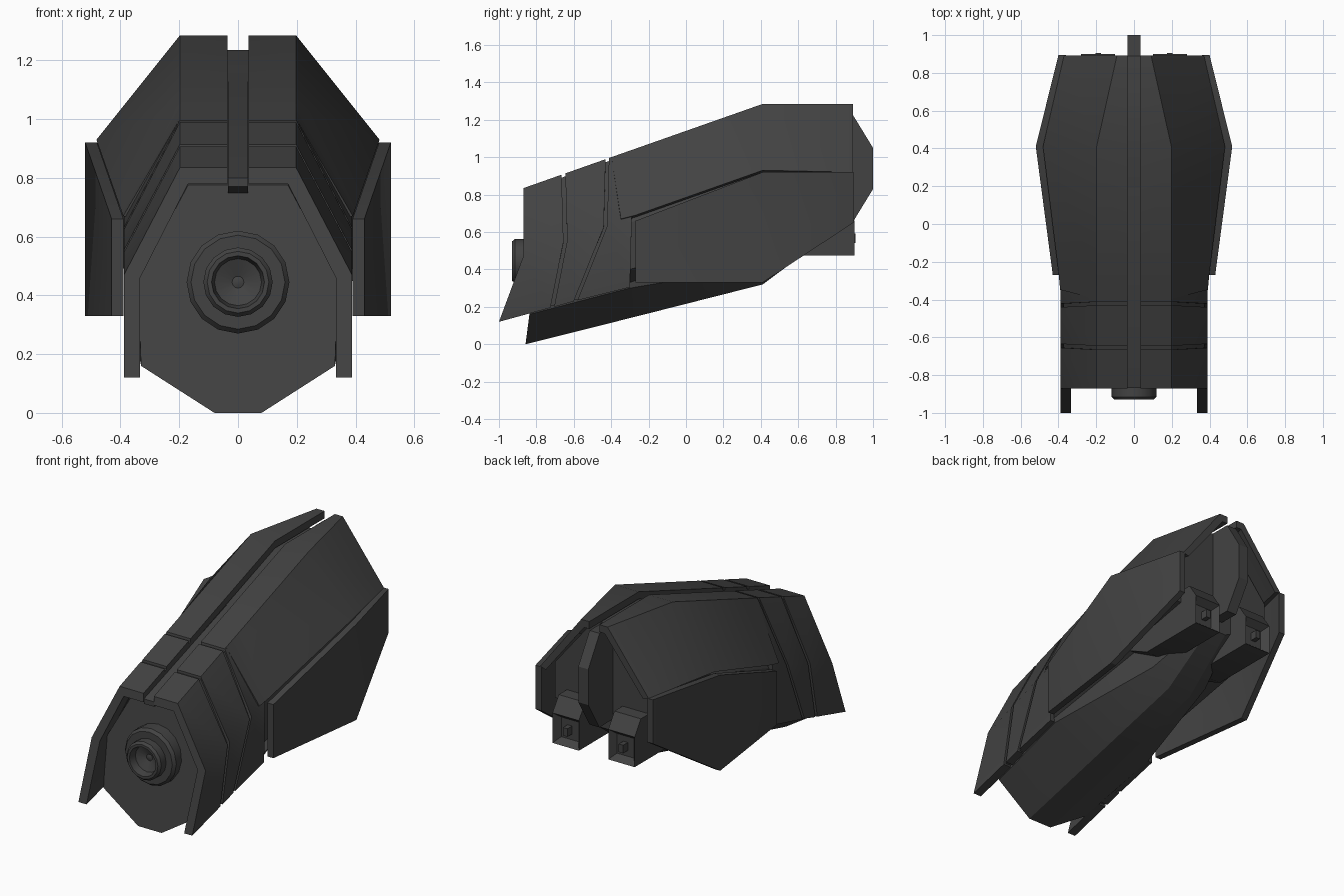
import bpy, bmesh, math
from mathutils import Matrix

if "Cube" in bpy.data.objects:
    bpy.data.objects.remove(bpy.data.objects["Cube"])

metal = bpy.data.materials.new("dark grey metal")
metal.diffuse_color = (0.055, 0.055, 0.055, 1)
metal.use_nodes = True
metal.node_tree.nodes["Principled BSDF"].inputs["Base Color"].default_value = metal.diffuse_color


def finish(bm, name, mirror=False):
    bmesh.ops.recalc_face_normals(bm, faces=bm.faces)
    me = bpy.data.meshes.new(name)
    bm.to_mesh(me)
    bm.free()
    ob = bpy.data.objects.new(name, me)
    bpy.context.collection.objects.link(ob)
    me.materials.append(metal)
    if mirror:
        ob.modifiers.new("mirror", 'MIRROR')
    return ob


def loft(name, sections, mirror=False):
    """Skin closed rings of 3D points and cap both ends."""
    bm = bmesh.new()
    rings = [[bm.verts.new(p) for p in s] for s in sections]
    n = len(rings[0])
    for a, b in zip(rings, rings[1:]):
        for i in range(n):
            j = (i + 1) % n
            bm.faces.new((a[i], a[j], b[j], b[i]))
    bm.faces.new(rings[0])
    bm.faces.new(rings[-1])
    return finish(bm, name, mirror)


def top(y):
    return min(1.0 + 0.352 * (y + 0.4), 1.285)


def kink(y):
    return 0.47 + 0.36 * (y + 0.87)


# Front armour bands: roof, slope and cheek, each end given by (roof, kink, bottom) y and bottom z
def band(name, front, rear, t=0.055, sink=0.0):
    def ring(yt, yk, yb, zb):
        zt, zk, x = top(yt) - sink, kink(yk) - sink * 0.5, 0.388 - sink
        return [(0.035, yt, zt), (0.198, yt, zt), (x, yk, zk), (x, yb, zb),
                (0.388 - t, yb, zb), (0.388 - t, yk, zk - 0.01),
                (0.17, yt, zt - t + sink), (0.035, yt, zt - t + sink)]
    loft(name, [ring(*front), ring(*rear)], True)


band("front_band", (-0.87, -0.87, -1.0, 0.12), (-0.665, -0.655, -0.725, 0.195))
band("middle_band", (-0.645, -0.635, -0.705, 0.20), (-0.43, -0.44, -0.60, 0.23))
band("rear_band", (-0.412, -0.422, -0.58, 0.235), (-0.29, -0.29, -0.30, 0.305))
band("band_liner", (-0.72, -0.72, -0.78, 0.19), (-0.30, -0.30, -0.30, 0.31), sink=0.016)


# Big upper shells
def shell_ring(y, xt, xk, zk, lean=0.0):
    z, t = top(y), 0.045
    return [(0.035, y, z), (xt, y, z), (xk, y + lean, zk), (xk - 0.04, y + lean, zk - 0.01),
            (xt - 0.02, y, z - t), (0.035, y, z - t)]


loft("upper_shell", [shell_ring(-0.398, 0.198, 0.391, 0.67, 0.05), shell_ring(-0.27, 0.198, 0.398, 0.69),
                     shell_ring(0.41, 0.198, 0.482, 0.93), shell_ring(0.893, 0.09, 0.37, 0.92)], True)

# Flared side plates: (y, outer x, low z, high z)
plate = [(-0.27, 0.43, 0.33, 0.66), (0.41, 0.52, 0.33, 0.92), (0.895, 0.40, 0.65, 0.92)]
loft("side_plate", [[(x, y, a), (x, y, b), (x - 0.04, y, b), (x - 0.04, y, a)]
                    for y, x, a, b in plate], True)


# Faceted inner body: leaning nose, then a keel with ledges out to the plates
def body_ring(y, half, lean=0.0):
    ring = [(x, y + lean * z, z) for x, z in half]
    return ring + [(-x, q, z) for x, q, z in reversed(ring)]


loft("inner_body", [
    body_ring(-0.858, [(0.08, 0.0), (0.33, 0.16), (0.333, 0.25), (0.333, 0.35), (0.333, 0.47), (0.17, 0.775)], 0.13),
    body_ring(-0.30, [(0.08, 0.14), (0.355, 0.30), (0.36, 0.33), (0.36, 0.40), (0.36, 0.65), (0.18, 0.98)]),
    body_ring(0.41, [(0.08, 0.32), (0.20, 0.42), (0.22, 0.60), (0.43, 0.62), (0.44, 0.90), (0.17, 1.235)]),
    body_ring(0.76, [(0.06, 0.58), (0.10, 0.60), (0.12, 0.66), (0.36, 0.68), (0.36, 0.90), (0.09, 1.23)])])

# Central spine fin
spine = [(-0.868, 0.77), (-0.868, 0.80), (0.41, 1.23), (0.89, 1.23),
         (1.0, 1.05), (1.0, 0.83), (0.89, 0.65), (0.5, 0.66), (-0.3, 0.66)]
loft("spine", [[(x, y, z) for y, z in spine] for x in (-0.034, 0.034)])

# Nose port: turned rings with a recessed conical centre
profile = [(0.175, -0.74), (0.175, -0.85), (0.16, -0.868), (0.118, -0.868), (0.118, -0.915),
           (0.105, -0.93), (0.09, -0.93), (0.08, -0.885), (0.02, -0.862), (0.008, -0.866)]
N = 16
port = loft("nose_port", [[(r * math.cos(2 * math.pi * i / N), y, 0.445 + r * math.sin(2 * math.pi * i / N))
                           for i in range(N)] for r, y in profile])

# Rear connector arms with a chamfered top, a socket and a hook
block = [(0.30, 0.55), (0.45, 0.475), (0.90, 0.475), (0.90, 0.66), (0.84, 0.75), (0.30, 0.75)]
conn = loft("rear_connector", [[(x, y, z) for y, z in block] for x in (0.10, 0.28)])
bm = bmesh.new()
bm.from_mesh(conn.data)
back = max(bm.faces, key=lambda f: f.calc_center_median().y)
bmesh.ops.inset_region(bm, faces=[back], thickness=0.045)
bmesh.ops.translate(bm, verts=back.verts, vec=(0, -0.04, 0))
bm.to_mesh(conn.data)
bm.free()
conn.modifiers.new("mirror", 'MIRROR')
bm = bmesh.new()
bmesh.ops.create_cube(bm, size=1, matrix=Matrix.Translation((0.19, 0.88, 0.567))
                      @ Matrix.Diagonal((0.03, 0.05, 0.05, 1)))
finish(bm, "connector_hook", True)

# Smooth the shallow angles, keep the armour edges crisp
bpy.ops.object.select_all(action='DESELECT')
for ob in bpy.data.objects:
    ob.select_set(True)
bpy.context.view_layer.objects.active = port
bpy.ops.object.shade_smooth_by_angle(angle=math.radians(30))
